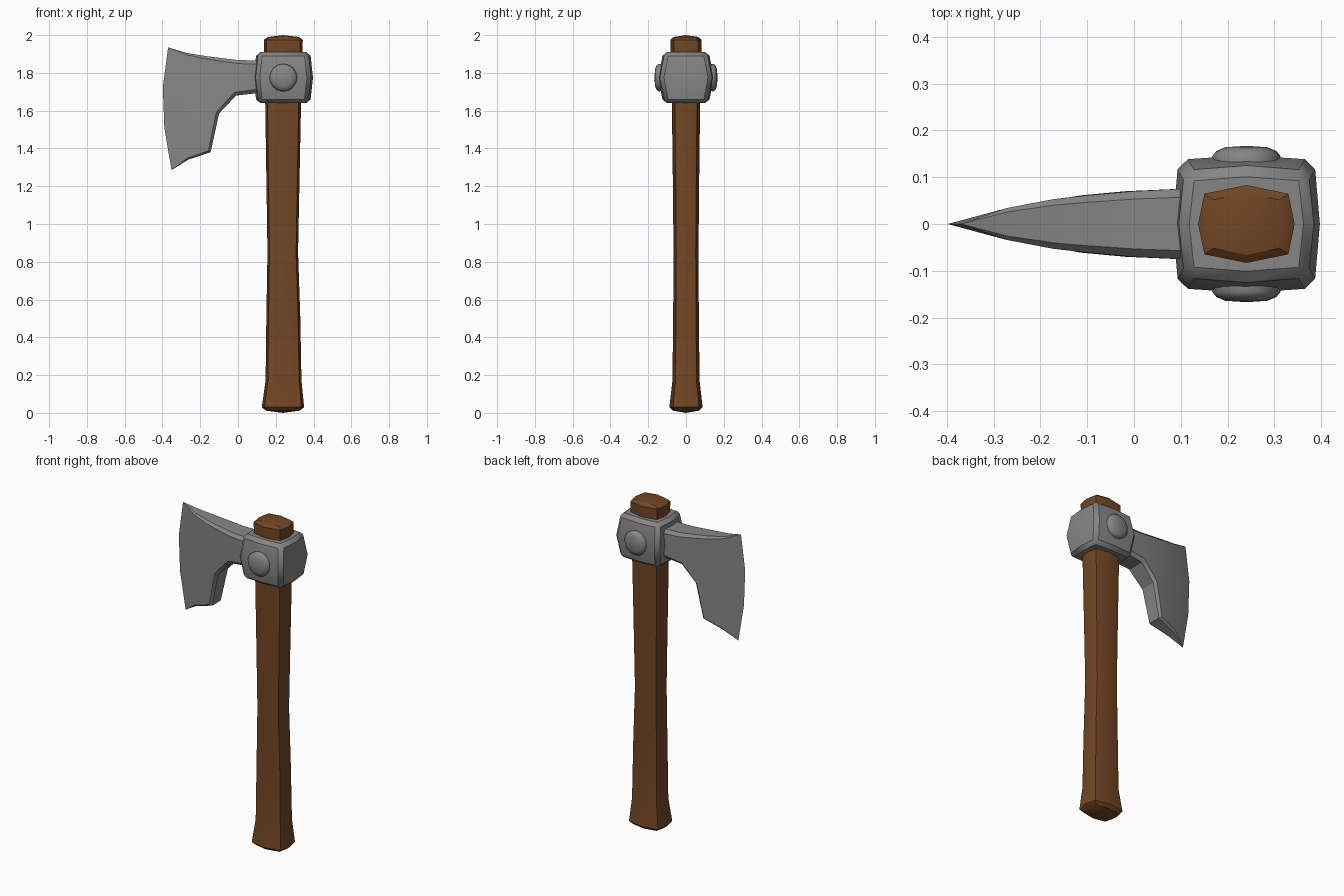
import bpy, bmesh, math
from mathutils import Vector, Matrix

if "Cube" in bpy.data.objects:
    bpy.data.objects.remove(bpy.data.objects["Cube"])


def material(name, rgb):
    m = bpy.data.materials.new(name)
    m.diffuse_color = (*rgb, 1)
    m.use_nodes = True
    m.node_tree.nodes["Principled BSDF"].inputs["Base Color"].default_value = m.diffuse_color
    return m


WOOD = material("brown wood", (0.17, 0.062, 0.018))
STEEL = material("grey steel", (0.24, 0.24, 0.24))
CX, HEAD_Z = 0.24, 1.775


def finish(bm, name, mat, angle=33):
    bmesh.ops.remove_doubles(bm, verts=bm.verts, dist=1e-5)
    bmesh.ops.recalc_face_normals(bm, faces=bm.faces)
    me = bpy.data.meshes.new(name)
    bm.to_mesh(me)
    bm.free()
    me.materials.append(mat)
    ob = bpy.data.objects.new(name, me)
    bpy.context.collection.objects.link(ob)
    bpy.ops.object.select_all(action='DESELECT')
    ob.select_set(True)
    bpy.context.view_layer.objects.active = ob
    bpy.ops.object.shade_smooth_by_angle(angle=math.radians(angle))
    return ob


def loft(bm, rings, closed=True):
    """Skin a list of vertex rings with quads."""
    rings = [[bm.verts.new(p) for p in r] for r in rings]
    for a, b in zip(rings, rings[1:]):
        n = len(a)
        for i in range(n if closed else n - 1):
            j = (i + 1) % n
            bm.faces.new((a[i], a[j], b[j], b[i]))


# Handle: eight-sided section lofted through (z, centre x, half x, half y)
section = [(1, 0), (.87, .78), (0, 1), (-.87, .78),
           (-1, 0), (-.87, -.78), (0, -1), (.87, -.78)]
stations = [(0, .238, 0, 0), (.012, .238, .09, .07), (.03, .238, .112, .088),
            (.17, .241, .095, .072), (.5, .24, .09, .068), (.85, .237, .081, .066),
            (1.25, .238, .088, .07), (1.65, .239, .095, .075),
            (1.975, CX, .103, .083), (1.99, CX, .082, .066), (2, CX, 0, 0)]
bm = bmesh.new()
loft(bm, [[(cx + u * rx, v * ry, z) for u, v in section] for z, cx, rx, ry in stations])
finish(bm, "handle", WOOD)

# Head block: bulging box with chamfered edges
bm = bmesh.new()
ring = [(1, 0), (1, 1), (0, 1), (-1, 1), (-1, 0), (-1, -1), (0, -1), (1, -1)]
levels = [(1.64, .13, .111), (HEAD_Z, .145, .137), (1.91, .13, .111)]
rings = []
for z, rx, ry in levels:
    rings.append([(CX + u * (rx + (.012 if v == 0 else 0)),
                   v * (ry + (.010 if u == 0 else 0)), z) for u, v in ring])
loft(bm, rings)
bm.verts.ensure_lookup_table()
bm.faces.new(bm.verts[:8])
bm.faces.new(bm.verts[16:24])
bmesh.ops.recalc_face_normals(bm, faces=bm.faces)
sharp = [e for e in bm.edges if e.calc_face_angle(0) > math.radians(40)]
bmesh.ops.bevel(bm, geom=sharp, offset=.02, offset_type='OFFSET', segments=1,
                profile=.5, affect='EDGES')
finish(bm, "axe_head_block", STEEL)

# Domed rivets on both sides of the head
for side, name in ((-1, "front_rivet"), (1, "back_rivet")):
    bm = bmesh.new()
    prof = [(0, .12), (.07, .12), (.073, .145), (.064, .156), (.045, .164), (0, .167)]
    loft(bm, [[(CX + r * math.cos(t * math.tau / 16), side * y,
                HEAD_Z + r * math.sin(t * math.tau / 16)) for t in range(16)]
              for r, y in prof])
    finish(bm, name, STEEL, 50)

# Blade: columns from socket to cutting edge, with half thickness per column
top = [Vector(p) for p in [(.12, 1.865), (0, 1.868), (-.1, 1.88), (-.17, 1.889),
                           (-.27, 1.905), (-.37, 1.935)]]
bottom = [Vector(p) for p in [(.12, 1.695), (-.01, 1.68), (-.1, 1.585), (-.145, 1.38),
                              (-.265, 1.34), (-.352, 1.285)]]
half = [.076, .07, .061, .053, .034, 0]
edge = [Vector((-.398, 1.725)), Vector((-.39, 1.51))]


def inset(line, i, sign):
    """Rim point moved inwards to leave a chamfer."""
    t = (line[min(i + 1, 5)] - line[max(i - 1, 0)]).normalized()
    return line[i] + Vector((-t.y, t.x)) * sign * .016 * half[i] / .06


bm = bmesh.new()
columns = []
for i in range(6):
    a, b = inset(top, i, 1), inset(bottom, i, -1)
    mids = edge if i == 5 else [a.lerp(b, 1 / 3), a.lerp(b, 2 / 3)]
    rows = [(top[i], .76), (a, 1), (mids[0], 1), (mids[1], 1), (b, 1), (bottom[i], .76)]
    front = [(p.x, -half[i] * s, p.y) for p, s in rows]
    back = [(x, -y, z) for x, y, z in reversed(front)]
    columns.append(front + back)
loft(bm, columns)
bmesh.ops.remove_doubles(bm, verts=bm.verts, dist=1e-5)
finish(bm, "blade", STEEL, 28)
